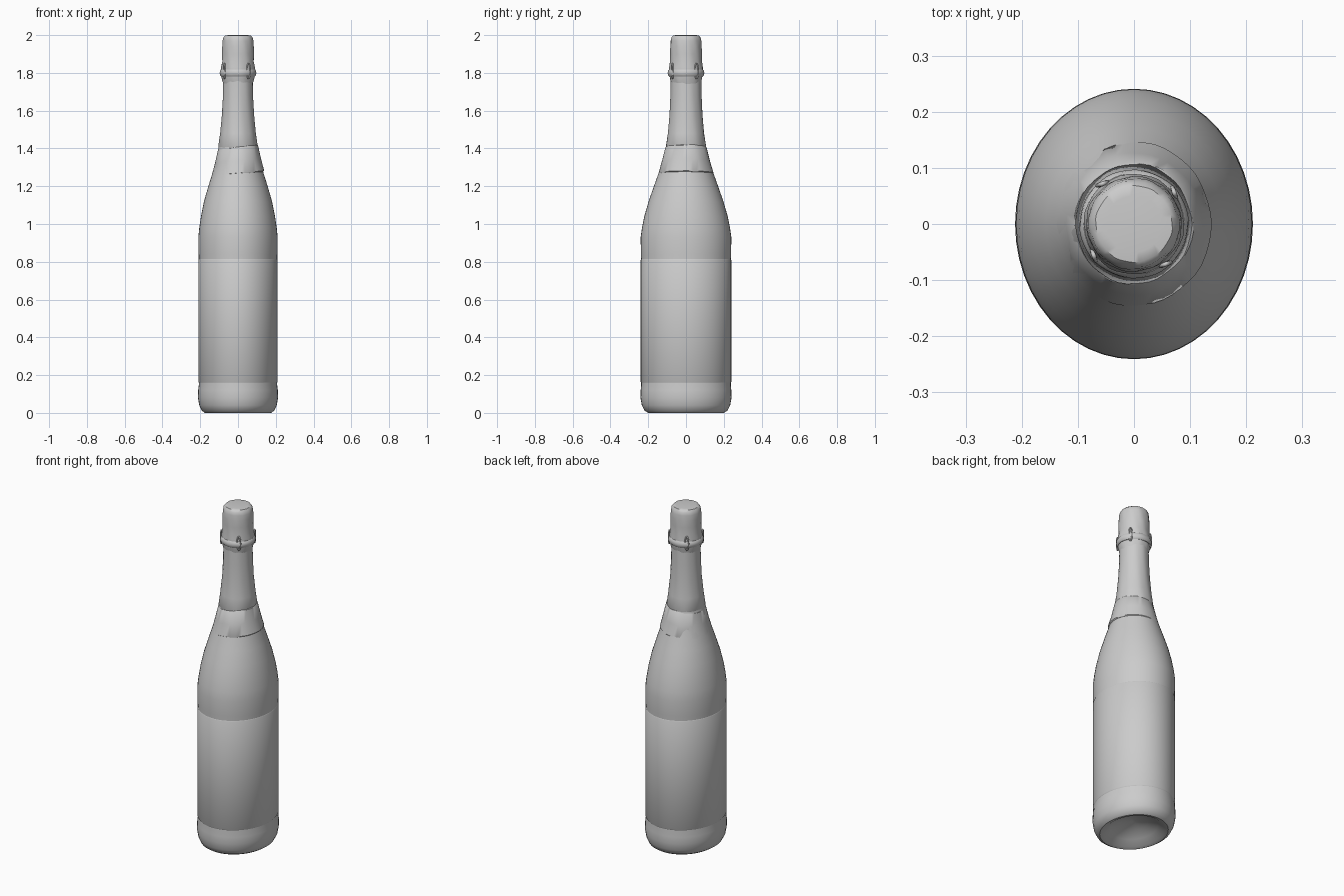
import bpy, bmesh, math
from mathutils import Vector

cube = bpy.data.objects.get("Cube")
if cube:
    bpy.data.objects.remove(cube, do_unlink=True)

grey = bpy.data.materials.new("plain grey")
grey.use_nodes = True
colour = (0.6, 0.6, 0.6, 1)
grey.diffuse_color = colour
grey.node_tree.nodes["Principled BSDF"].inputs["Base Color"].default_value = colour


def add_object(name, bm, angle=40):
    bmesh.ops.recalc_face_normals(bm, faces=bm.faces)
    mesh = bpy.data.meshes.new(name)
    bm.to_mesh(mesh)
    bm.free()
    mesh.materials.append(grey)
    obj = bpy.data.objects.new(name, mesh)
    bpy.context.collection.objects.link(obj)
    bpy.ops.object.select_all(action="DESELECT")
    obj.select_set(True)
    bpy.context.view_layer.objects.active = obj
    bpy.ops.object.shade_smooth_by_angle(angle=math.radians(angle))
    return obj


def lathe(name, rings, sides=48, wave=0.0, tilt=0.0, closed=False):
    """Loft elliptical rings (x radius, y radius, height); wave crinkles, tilt slants."""
    bm = bmesh.new()
    loops = []
    for i, (rx, ry, z) in enumerate(rings):
        loop = []
        for k in range(sides):
            a = math.tau * k / sides
            s = 1 + wave * math.sin(7 * a + 2.1 * i) * math.cos(3 * a - i)
            loop.append(bm.verts.new((rx * s * math.cos(a), ry * s * math.sin(a),
                                      z + tilt * math.cos(a))))
        loops.append(loop)
    pairs = list(zip(loops, loops[1:]))
    if closed:
        pairs.append((loops[-1], loops[0]))
    for low, high in pairs:
        for k in range(sides):
            n = (k + 1) % sides
            bm.faces.new((low[k], low[n], high[n], high[k]))
    if not closed:
        bm.faces.new(loops[0])
        bm.faces.new(loops[-1])
    return add_object(name, bm)


# Oval glass body with a hollow underside and a slender neck
lathe("bottle_body", [
    (0.01, 0.01, 0.07), (0.07, 0.08, 0.055), (0.12, 0.14, 0.03), (0.155, 0.18, 0.005),
    (0.175, 0.2, 0), (0.192, 0.22, 0.012), (0.205, 0.234, 0.04), (0.212, 0.241, 0.08),
    (0.211, 0.24, 0.12), (0.207, 0.237, 0.15), (0.207, 0.237, 0.8), (0.209, 0.239, 0.84),
    (0.21, 0.24, 0.93), (0.205, 0.233, 0.98), (0.196, 0.221, 1.04), (0.18, 0.198, 1.12),
    (0.157, 0.17, 1.2), (0.135, 0.145, 1.27), (0.117, 0.123, 1.34), (0.102, 0.105, 1.41),
    (0.092, 0.094, 1.48), (0.083, 0.085, 1.58), (0.078, 0.08, 1.68), (0.076, 0.079, 1.78)])

# Thin wrapped label around the straight part
lathe("body_label", [(0.207, 0.237, 0.16), (0.21, 0.24, 0.165),
                     (0.21, 0.24, 0.81), (0.207, 0.237, 0.815)])

# Slanted collar and foil sleeve on the neck
lathe("neck_collar", [(0.134, 0.143, 1.265), (0.138, 0.146, 1.27),
                      (0.121, 0.127, 1.335), (0.106, 0.109, 1.405), (0.1, 0.103, 1.41)],
      wave=0.01, tilt=0.012)
lathe("neck_foil", [(0.1, 0.103, 1.4), (0.104, 0.107, 1.41), (0.094, 0.096, 1.48),
                    (0.085, 0.087, 1.58), (0.08, 0.082, 1.68), (0.078, 0.081, 1.78)],
      wave=0.015)

# Crinkled foil cap over the stopper
lathe("foil_cap", [(r, r, z) for r, z in [
    (0.078, 1.74), (0.085, 1.77), (0.09, 1.8), (0.089, 1.83), (0.084, 1.86),
    (0.085, 1.9), (0.083, 1.94), (0.081, 1.97), (0.077, 1.988), (0.068, 1.998),
    (0.05, 2.0)]], wave=0.02)

# Wire ring under the cap
ring = []
for k in range(10):
    a = math.tau * k / 10
    r = 0.086 + 0.011 * math.cos(a)
    ring.append((r, r, 1.8 + 0.02 * math.sin(a)))
lathe("wire_ring", ring, wave=0.01, closed=True)

# Four twisted wire loops spaced around the cap
for i in range(4):
    a = math.radians(38 + 90 * i)
    centre = Vector((0.088 * math.cos(a), 0.088 * math.sin(a), 1.81))
    out = Vector((math.cos(a), math.sin(a), 0))
    side = Vector((-math.sin(a), math.cos(a), 0))
    curve = bpy.data.curves.new("wire_twist", "CURVE")
    curve.dimensions = "3D"
    curve.bevel_depth = 0.004
    curve.bevel_resolution = 2
    spline = curve.splines.new("POLY")
    spline.points.add(19)
    spline.use_cyclic_u = True
    for k, p in enumerate(spline.points):
        t = math.tau * k / 20
        v = centre + side * 0.009 * math.cos(t) + Vector((0, 0, 0.04 * math.sin(t)))
        v += out * 0.006 * math.cos(t / 2) ** 2
        p.co = (*v, 1)
    curve.materials.append(grey)
    wire = bpy.data.objects.new("wire_twist_%d" % (i + 1), curve)
    bpy.context.collection.objects.link(wire)
